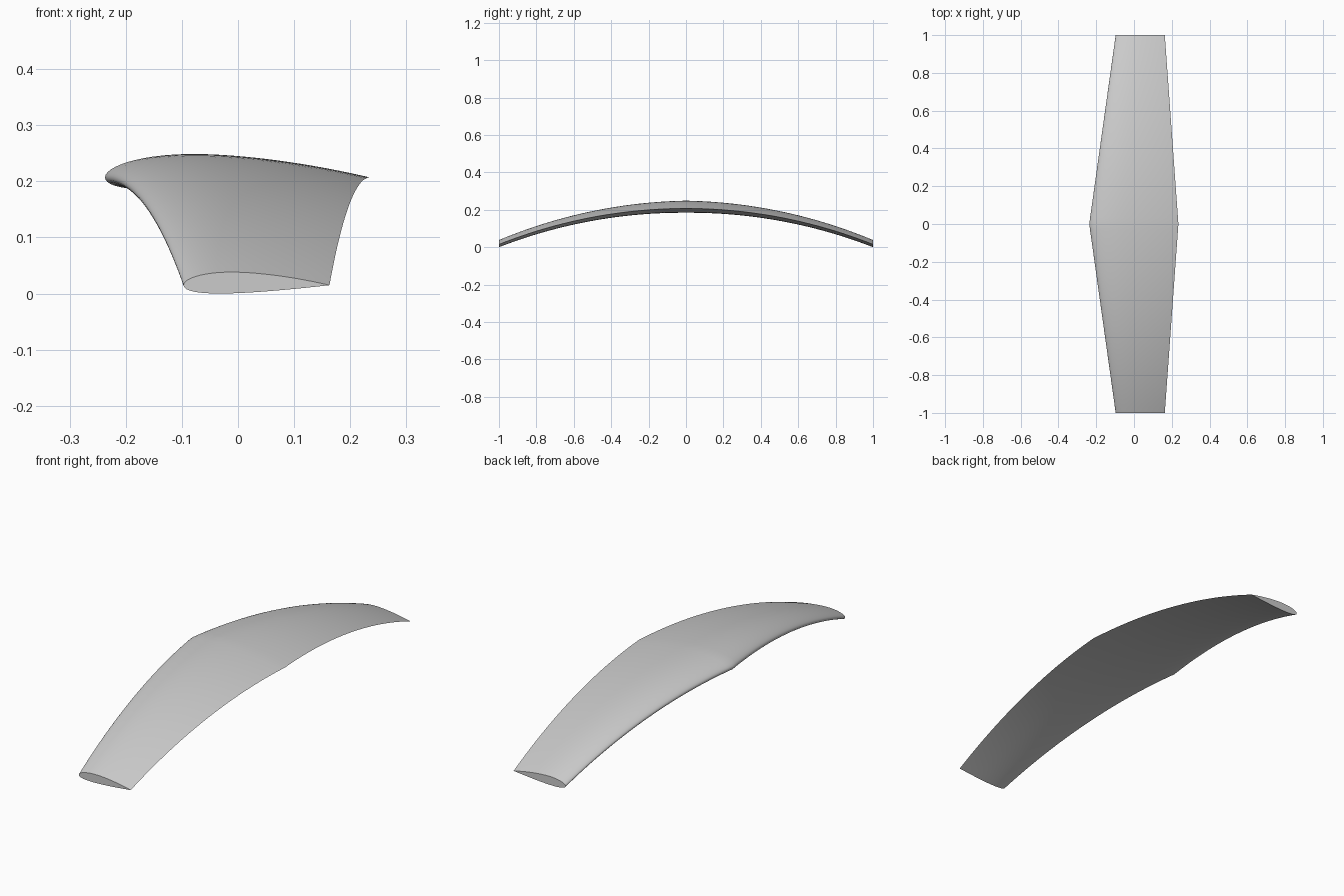
import bpy
import bmesh
import math

cube = bpy.data.objects.get("Cube")
if cube:
    bpy.data.objects.remove(cube, do_unlink=True)

STATIONS = 64   # sections along the span
STEPS = 32      # points along each side of a section


def mix(a, b, t):
    return a + (b - a) * t


def section(thick, camber, peak=0.4):
    """Closed wing section on a unit chord: over the top, back underneath."""
    def side(u, sign):
        half = 5 * thick * (0.2969 * math.sqrt(u) - 0.126 * u - 0.3516 * u**2
                            + 0.2843 * u**3 - 0.1036 * u**4)
        if u < peak:
            mean = camber / peak**2 * (2 * peak * u - u * u)
        else:
            mean = camber / (1 - peak)**2 * (1 - 2 * peak + 2 * peak * u - u * u)
        return u, mean + sign * half
    us = [(1 - math.cos(math.pi * i / STEPS)) / 2 for i in range(STEPS + 1)]
    return [side(u, 1) for u in reversed(us)] + [side(u, -1) for u in us[1:-1]]


# Light grey skin
grey = bpy.data.materials.new("light grey")
grey.use_nodes = True
colour = (0.6, 0.6, 0.6, 1)
grey.diffuse_color = colour
grey.node_tree.nodes["Principled BSDF"].inputs["Base Color"].default_value = colour

# Arched, tapered wing lofted from tip to tip
bm = bmesh.new()
radius = 2.7
rings = []
for i in range(STATIONS + 1):
    y = mix(-1, 1, i / STATIONS)
    t = abs(y)
    front, back = mix(-0.237, -0.097, t), mix(0.235, 0.163, t)
    height = 0.207 - radius + math.sqrt(radius**2 - y * y)
    chord = back - front
    rings.append([bm.verts.new((front + u * chord, y, height + v * chord))
                  for u, v in section(mix(0.135, 0.146, t), mix(0.022, 0.0175, t))])

for a, b in zip(rings, rings[1:]):
    for k in range(len(a)):
        n = (k + 1) % len(a)
        bm.faces.new((a[k], a[n], b[n], b[k]))

# Flat tip caps
bm.faces.new(rings[0])
bm.faces.new(rings[-1])
bmesh.ops.recalc_face_normals(bm, faces=bm.faces)

mesh = bpy.data.meshes.new("wing")
bm.to_mesh(mesh)
bm.free()
mesh.materials.append(grey)
wing = bpy.data.objects.new("wing", mesh)
bpy.context.collection.objects.link(wing)

for ob in bpy.context.selected_objects:
    ob.select_set(False)
wing.select_set(True)
bpy.context.view_layer.objects.active = wing
bpy.ops.object.shade_smooth_by_angle(angle=math.radians(40))
